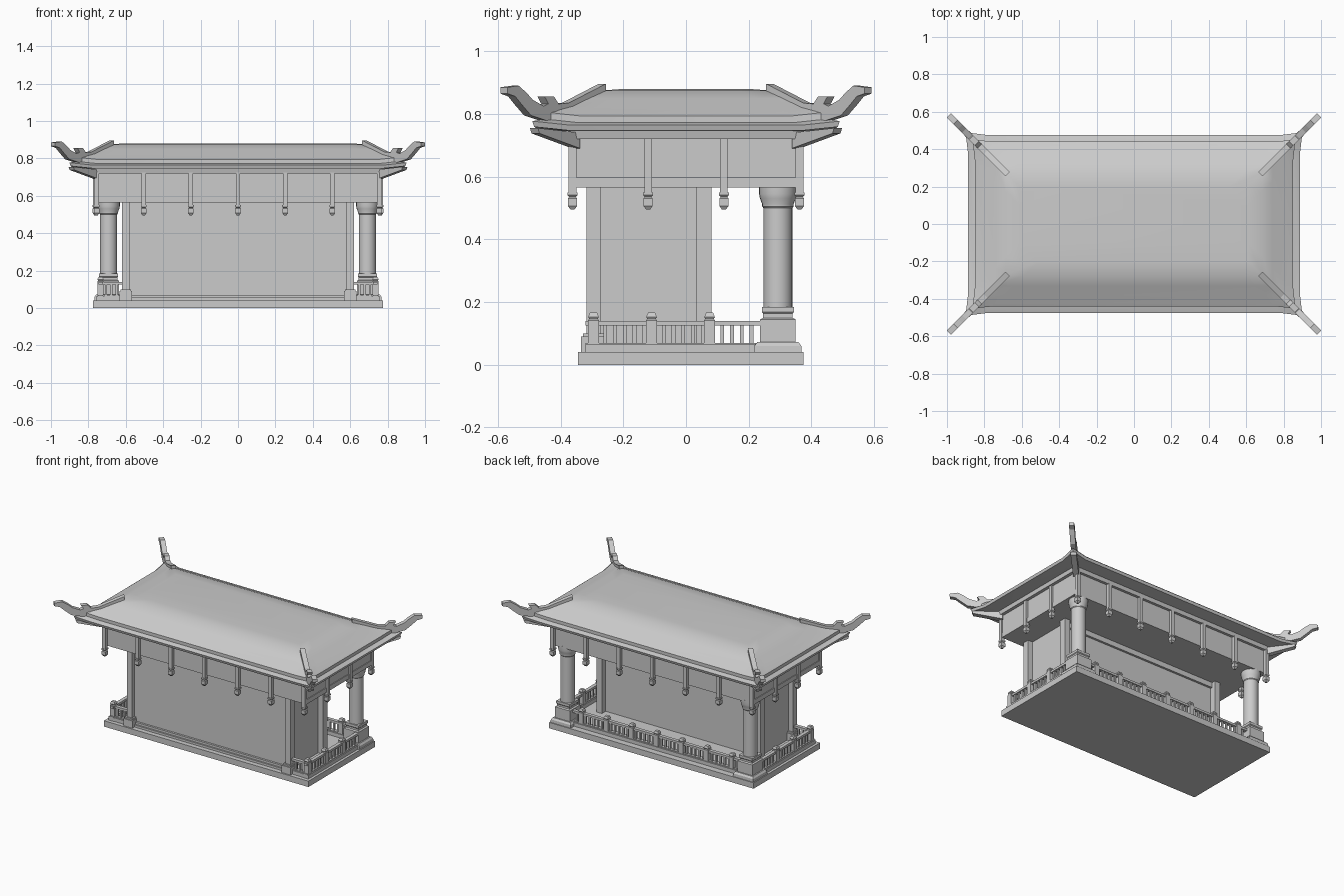
import bpy, bmesh
from math import pi, cos, sin

cube = bpy.data.objects.get("Cube")
if cube:
    bpy.data.objects.remove(cube, do_unlink=True)

stone = bpy.data.materials.new("pale_grey")
stone.use_nodes = True
COLOUR = (0.6, 0.6, 0.6, 1)
stone.diffuse_color = COLOUR
stone.node_tree.nodes["Principled BSDF"].inputs["Base Color"].default_value = COLOUR


def finish(bm, name, smooth=False):
    bmesh.ops.recalc_face_normals(bm, faces=bm.faces)
    mesh = bpy.data.meshes.new(name)
    bm.to_mesh(mesh)
    bm.free()
    mesh.materials.append(stone)
    ob = bpy.data.objects.new(name, mesh)
    bpy.context.collection.objects.link(ob)
    if smooth:
        bpy.ops.object.select_all(action='DESELECT')
        ob.select_set(True)
        bpy.context.view_layer.objects.active = ob
        bpy.ops.object.shade_smooth_by_angle(angle=pi / 6)
    return ob


def box(bm, x, y, z):
    """Box from (low, high) ranges on each axis."""
    verts = bmesh.ops.create_cube(bm, size=1)["verts"]
    for v in verts:
        for i, (lo, hi) in enumerate((x, y, z)):
            v.co[i] = (lo + hi) / 2 + v.co[i] * (hi - lo)


def around(c, half):
    return (c - half, c + half)


def skin(bm, rings):
    """Join equal closed rings of points and cap both ends."""
    loops = [[bm.verts.new(p) for p in ring] for ring in rings]
    n = len(loops[0])
    for a, b in zip(loops, loops[1:]):
        for i in range(n):
            bm.faces.new((a[i], a[(i + 1) % n], b[(i + 1) % n], b[i]))
    bm.faces.new(loops[0])
    bm.faces.new(loops[-1])


def turned(bm, x, y, profile, sides, turn=0):
    skin(bm, [[(x + r * cos(turn + 2 * pi * i / sides), y + r * sin(turn + 2 * pi * i / sides), z)
               for i in range(sides)] for r, z in profile])


# Base slab
bm = bmesh.new()
box(bm, (-.775, .775), (-.345, .375), (0, .04))
finish(bm, "base_slab")

# Enclosed room with skirting and a beam along the back
bm = bmesh.new()
box(bm, (-.585, .585), (-.288, .04), (.038, .58))
box(bm, (-.585, .585), (-.312, -.28), (.038, .055))
box(bm, (-.585, .585), (-.302, -.28), (.055, .07))
box(bm, (-.585, .585), (.035, .055), (.53, .58))
finish(bm, "room_walls")

# Corner pilasters, with plinths on the front pair
bm = bmesh.new()
for s in (-1, 1):
    box(bm, around(s * .601, .02), (-.317, -.273), (.038, .58))
    box(bm, around(s * .601, .02), (.033, .081), (.038, .58))
    box(bm, around(s * .6, .034), (-.335, -.258), (.038, .09))
    box(bm, around(s * .6, .029), (-.328, -.263), (.09, .1))
finish(bm, "corner_pilasters")

# Round back columns and their stepped pedestals
for side, s in (("left", 1), ("right", -1)):
    x, y = s * .692, .293
    bm = bmesh.new()
    turned(bm, x, y, [(.046, .18), (.046, .5), (.05, .505), (.05, .512), (.057, .53),
                      (.06, .545), (.06, .575)], 24)
    finish(bm, side + "_column", True)
    bm = bmesh.new()
    turned(bm, x, y, [(.108, .038), (.106, .06), (.093, .072), (.08, .072), (.08, .145),
                      (.066, .15), (.066, .163), (.072, .168), (.072, .185)], 4, pi / 4)
    finish(bm, side + "_column_pedestal")


# Railings
def railing(bm, start, end, posts):
    axis = 0 if abs(end[0] - start[0]) > abs(end[1] - start[1]) else 1
    fixed = start[1 - axis]
    lo, hi = sorted((start[axis], end[axis]))

    def bar(a, b, half, z):
        along, across = (a, b), around(fixed, half)
        box(bm, *((along, across) if axis == 0 else (across, along)), z)

    bar(lo, hi, .022, (.038, .065))
    bar(lo, hi, .014, (.062, .07))
    bar(lo, hi, .012, (.125, .14))
    count = round((hi - lo) / .032)
    for i in range(1, count):
        t = lo + (hi - lo) * i / count
        bar(t - .006, t + .006, .006, (.068, .128))
    for t in posts:
        px, py = (t, fixed) if axis == 0 else (fixed, t)
        turned(bm, px, py, [(.024, .038), (.024, .142), (.019, .146), (.024, .152), (.016, .166)],
               4, pi / 4)


bm = bmesh.new()
railing(bm, (-.64, .31), (.64, .31), [-.57 + .19 * i for i in range(7)])
finish(bm, "back_railing")
for side, s in (("left", 1), ("right", -1)):
    bm = bmesh.new()
    railing(bm, (s * .735, -.32), (s * .735, .24), (-.295, -.11, .075))
    railing(bm, (s * .62, -.295), (s * .735, -.295), ())
    finish(bm, side + "_railing")

# Lintel block with bottom rail on the ends
bm = bmesh.new()
box(bm, (-.76, .76), (-.352, .352), (.565, .73))
box(bm, (-.765, .765), (-.35, .35), (.565, .597))
finish(bm, "lintel")

# Hanging strips with lantern pendants
bm = bmesh.new()
spots = [(x * .252, s * .362) for x in range(-3, 4) for s in (-1, 1)]
spots += [(s * .762, y) for y in (-.121, .121) for s in (-1, 1)]
for x, y in spots:
    box(bm, around(x, .012), around(y, .012), (.54, .725))
    turned(bm, x, y, [(.014, .535), (.021, .531), (.021, .507), (.009, .495)], 4, pi / 4)
    turned(bm, x, y, [(.022, .55), (.022, .541), (.014, .535)], 4, pi / 4)
finish(bm, "hanging_pendants")


# Hipped roof: stacked rings whose corners flare out and up
def eave_ring(hy, z, lift=0, flare=0):
    hx = hy + .411
    ring = []
    for sx, sy in ((1, 1), (-1, 1), (-1, -1), (1, -1)):
        corner = (sx * (hx + flare), sy * (hy + flare), z + lift)
        on_y_side = (sx * (hx - .1), sy * hy, z)
        on_x_side = (sx * hx, sy * (hy - .1), z)
        ring += [on_x_side, corner, on_y_side] if sx * sy > 0 else [on_y_side, corner, on_x_side]
    return ring


bm = bmesh.new()
skin(bm, [eave_ring(.352, .72), eave_ring(.37, .72), eave_ring(.376, .745),
          eave_ring(.47, .747, .012, .014), eave_ring(.476, .765, .012, .014),
          eave_ring(.44, .772, .012, .012), eave_ring(.44, .794, .012, .012),
          eave_ring(.425, .802, .008, .01), eave_ring(.38, .823, .002),
          eave_ring(.33, .849), eave_ring(.275, .874), eave_ring(.2, .88)])
finish(bm, "roof", True)


# Corner ridges with curled tails, and hip beams under the eaves
def diagonal_plate(bm, profile, half, sx, sy):
    o = half * .7071
    skin(bm, [[(sx * (d + .408 + k * o), sy * (d - k * o), z) for d, z in profile] for k in (-1, 1)])


RIDGE = [(.267, .896), (.267, .86), (.4, .785), (.45, .777), (.505, .795), (.537, .832),
         (.556, .856), (.581, .865), (.581, .885), (.545, .89), (.52, .868), (.5, .845),
         (.465, .825), (.45, .832), (.462, .855), (.432, .855), (.417, .832), (.385, .835)]
BEAM = [(.35, .69), (.48, .738), (.485, .755), (.35, .74)]
ridges, beams = bmesh.new(), bmesh.new()
for sx in (-1, 1):
    for sy in (-1, 1):
        diagonal_plate(ridges, RIDGE, .016, sx, sy)
        diagonal_plate(beams, BEAM, .018, sx, sy)
finish(ridges, "corner_ridges")
finish(beams, "hip_beams")
